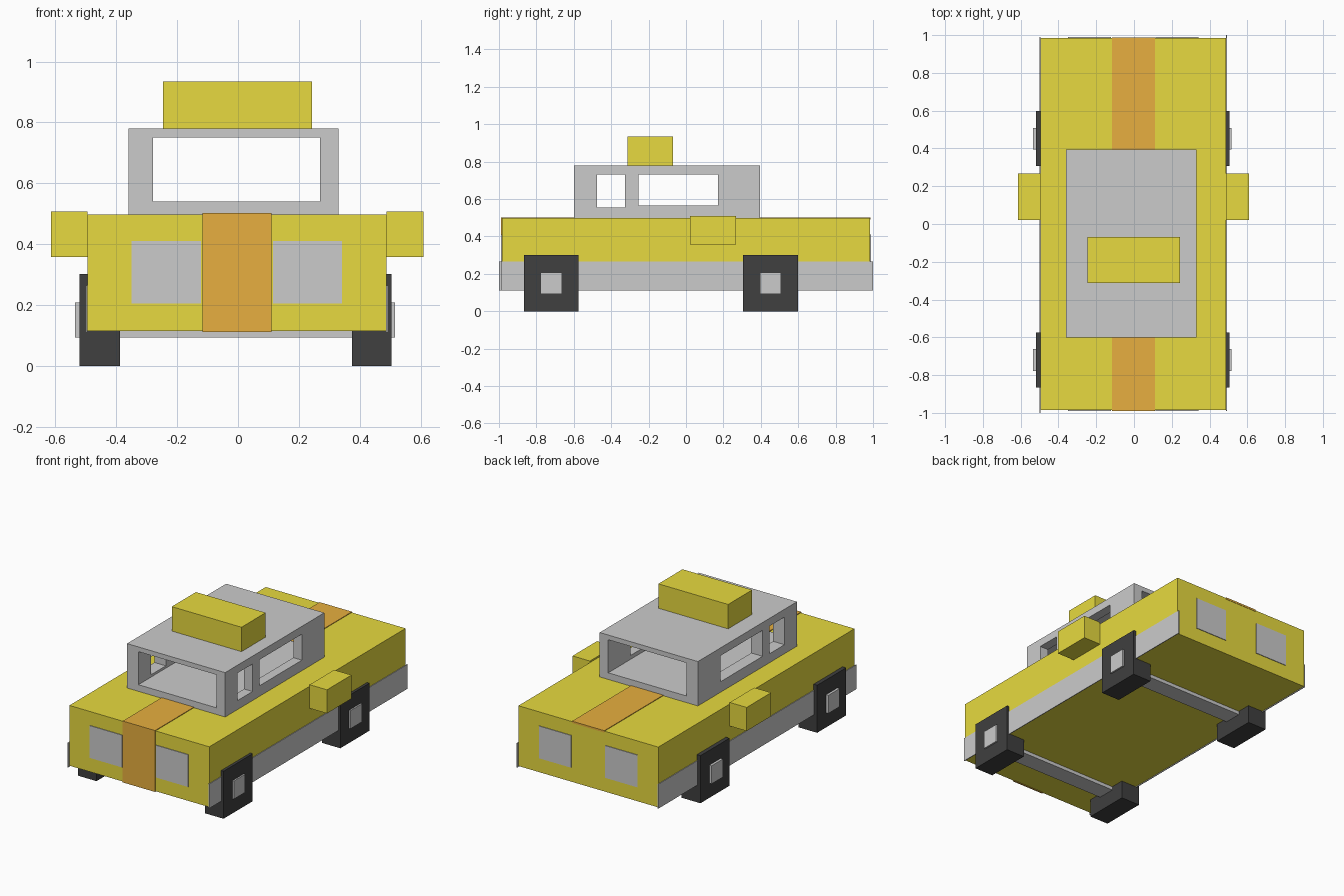
import bpy
from mathutils import Vector

if "Cube" in bpy.data.objects:
    bpy.data.objects.remove(bpy.data.objects["Cube"])


def material(name, r, g, b):
    m = bpy.data.materials.new(name)
    m.diffuse_color = (r, g, b, 1)
    m.use_nodes = True
    m.node_tree.nodes["Principled BSDF"].inputs["Base Color"].default_value = m.diffuse_color
    return m


YELLOW = material("yellow", 0.80, 0.70, 0.05)
ORANGE = material("orange", 0.80, 0.43, 0.05)
BLACK = material("black", 0.05, 0.05, 0.05)
LAMP = material("lamp_grey", 0.70, 0.70, 0.70)


def box(name, x, y, z, mat=None):
    """Box given by its (min, max) range on each axis."""
    lo, hi = Vector((x[0], y[0], z[0])), Vector((x[1], y[1], z[1]))
    bpy.ops.mesh.primitive_cube_add(size=1, location=(lo + hi) / 2)
    ob = bpy.context.object
    ob.name = name
    ob.scale = hi - lo
    bpy.ops.object.transform_apply(location=False, rotation=False, scale=True)
    if mat:
        ob.data.materials.append(mat)
    return ob


def cut(target, x, y, z):
    """Cut a box-shaped opening and remove the cutter."""
    cutter = box("cutter", x, y, z)
    cutter.hide_render = True
    mod = target.modifiers.new("opening", "BOOLEAN")
    mod.operation = "DIFFERENCE"
    mod.solver = "EXACT"
    mod.object = cutter
    bpy.context.view_layer.objects.active = target
    bpy.ops.object.modifier_apply(modifier=mod.name)
    bpy.data.objects.remove(cutter, do_unlink=True)


# Body and side sill panels
box("body", (-0.495, 0.488), (-0.985, 0.985), (0.115, 0.498), YELLOW)
box("left_sill", (-0.499, -0.494), (-1.0, 0.99), (0.11, 0.265))
box("right_sill", (0.487, 0.492), (-0.99, 1.0), (0.11, 0.265))

# Cabin with windscreen tunnel and side windows
cabin = box("cabin", (-0.36, 0.33), (-0.6, 0.395), (0.498, 0.78))
cut(cabin, (-0.28, 0.27), (-0.8, 0.6), (0.54, 0.75))
cut(cabin, (-0.6, 0.6), (-0.475, -0.325), (0.555, 0.73))
cut(cabin, (-0.6, 0.6), (-0.255, 0.17), (0.565, 0.73))

# Roof sign
box("roof_sign", (-0.247, 0.243), (-0.312, -0.07), (0.78, 0.935), YELLOW)

# Stripes on bonnet, boot and nose
STRIPE = (-0.117, 0.11)
box("bonnet_stripe", STRIPE, (-0.989, -0.6), (0.49, 0.502), ORANGE)
box("boot_stripe", STRIPE, (0.395, 0.987), (0.49, 0.502), ORANGE)
box("nose_stripe", STRIPE, (-0.99, -0.98), (0.112, 0.502), ORANGE)

# Lamps at both ends
for end, y in (("front", (-0.989, -0.98)), ("rear", (0.98, 0.989))):
    box(end + "_left_lamp", (-0.35, -0.122), y, (0.205, 0.41), LAMP)
    box(end + "_right_lamp", (0.115, 0.342), y, (0.205, 0.41), LAMP)

# Side mirrors
box("left_mirror", (-0.614, -0.495), (0.022, 0.268), (0.358, 0.508), YELLOW)
box("right_mirror", (0.488, 0.61), (0.022, 0.268), (0.358, 0.508), YELLOW)

# Wheels, with axles poking through as hubs
for end, y in (("front", -0.72), ("rear", 0.452)):
    span = (y - 0.146, y + 0.146)
    box(end + "_left_wheel", (-0.52, -0.388), span, (0, 0.302), BLACK)
    box(end + "_right_wheel", (0.375, 0.505), span, (0, 0.302), BLACK)
    box(end + "_axle", (-0.536, 0.515), (y - 0.057, y + 0.057), (0.093, 0.208))
